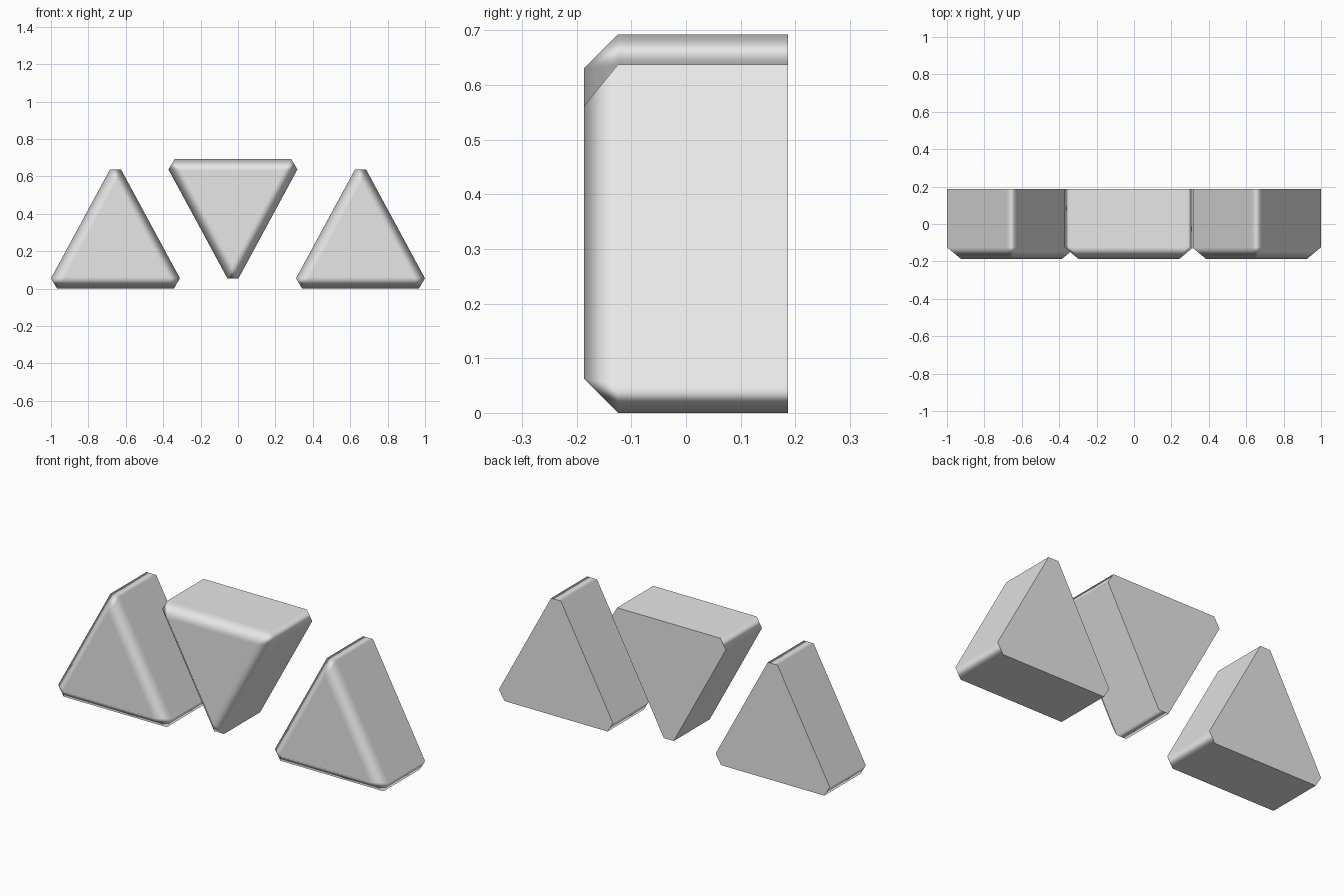
import bpy
import bmesh

cube = bpy.data.objects.get("Cube")
if cube:
    bpy.data.objects.remove(cube, do_unlink=True)

HALF_WIDTH, HEIGHT, HALF_DEPTH, BEVEL = 0.3745, 0.692, 0.187, 0.0625

grey = bpy.data.materials.new("plain grey")
grey.use_nodes = True
colour = (0.8, 0.8, 0.8, 1)
grey.diffuse_color = colour
grey.node_tree.nodes["Principled BSDF"].inputs["Base Color"].default_value = colour


def wedge(name, x, inverted=False):
    """Triangular prism, bevelled on every edge except the flat back rim."""
    base, tip = (HEIGHT, 0) if inverted else (0, HEIGHT)
    outline = [(x - HALF_WIDTH, base), (x + HALF_WIDTH, base), (x, tip)]
    bm = bmesh.new()
    front = [bm.verts.new((px, -HALF_DEPTH, pz)) for px, pz in outline]
    back = [bm.verts.new((px, HALF_DEPTH, pz)) for px, pz in outline]
    bm.faces.new(front)
    bm.faces.new(back)
    for i in range(3):
        j = (i + 1) % 3
        bm.faces.new((front[i], front[j], back[j], back[i]))

    # Soften the front and the three long edges
    edges = [e for e in bm.edges if any(v in front for v in e.verts)]
    bmesh.ops.bevel(bm, geom=edges, offset=BEVEL, offset_type='OFFSET',
                    segments=1, affect='EDGES', clamp_overlap=True)
    bmesh.ops.recalc_face_normals(bm, faces=bm.faces)

    # Smooth shading with a crisp back rim
    for f in bm.faces:
        f.smooth = True
    for e in bm.edges:
        e.smooth = not all(v.co.y > HALF_DEPTH - 0.001 for v in e.verts)

    mesh = bpy.data.meshes.new(name)
    bm.to_mesh(mesh)
    bm.free()
    mesh.materials.append(grey)
    obj = bpy.data.objects.new(name, mesh)
    bpy.context.collection.objects.link(obj)
    # Keep the large faces flat and blend only across the bevels
    normals = obj.modifiers.new("flat_faces", 'WEIGHTED_NORMAL')
    normals.keep_sharp = True
    normals.weight = 100


wedge("right_wedge", -0.655)
wedge("middle_wedge", -0.027, inverted=True)
wedge("left_wedge", 0.655)
